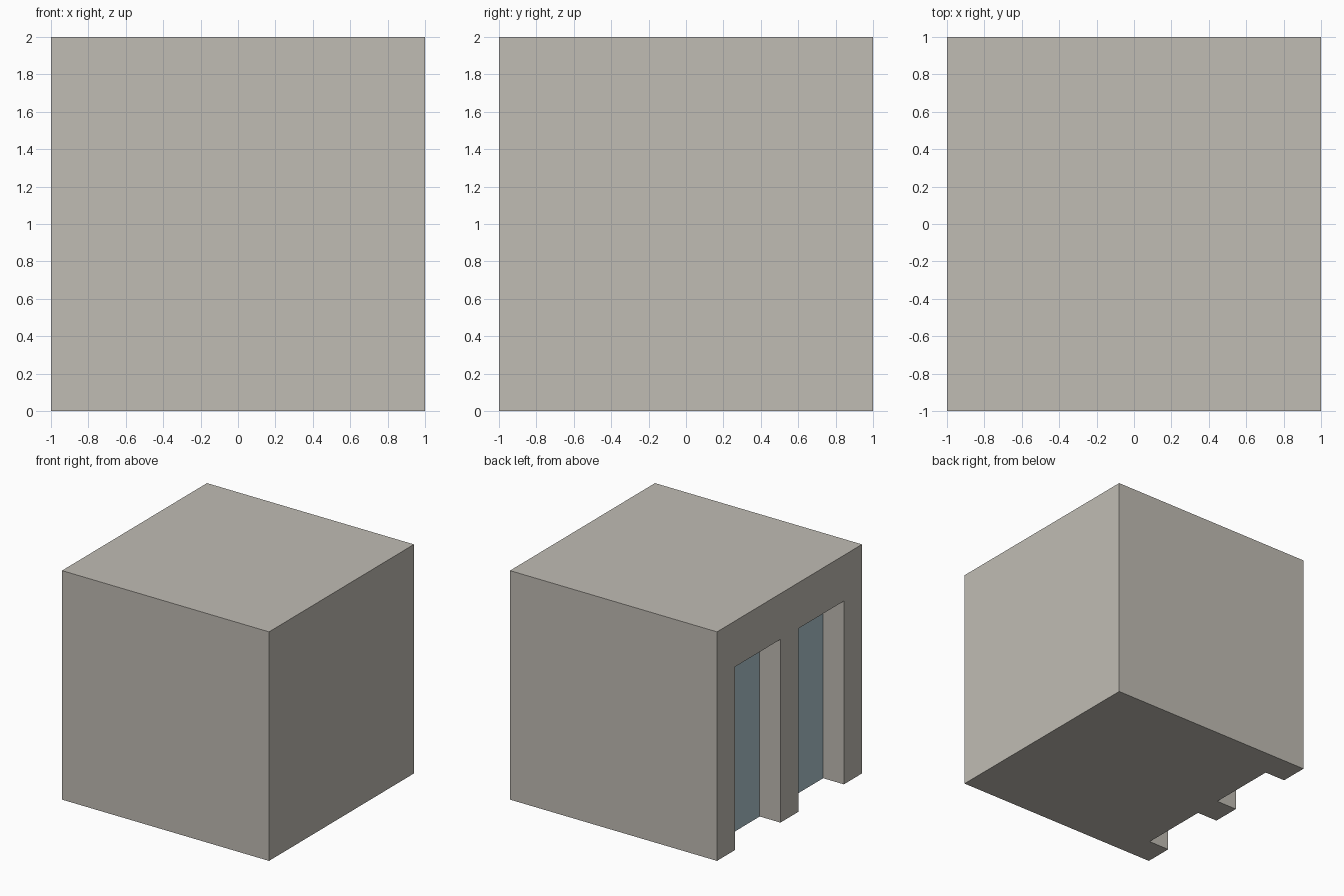
import bpy

cube = bpy.data.objects.get("Cube")
if cube:
    bpy.data.objects.remove(cube, do_unlink=True)


def material(name, rgb):
    mat = bpy.data.materials.new(name)
    mat.use_nodes = True
    mat.diffuse_color = (*rgb, 1)
    mat.node_tree.nodes["Principled BSDF"].inputs["Base Color"].default_value = (*rgb, 1)
    return mat


def box(name, low, high):
    centre = [(a + b) / 2 for a, b in zip(low, high)]
    bpy.ops.mesh.primitive_cube_add(size=1, location=centre)
    obj = bpy.context.object
    obj.name = name
    obj.scale = [b - a for a, b in zip(low, high)]
    bpy.ops.object.transform_apply(location=True, rotation=True, scale=True)
    return obj


wall = material("warm grey wall", (0.527, 0.503, 0.456))
glass = material("pale blue glass", (0.42, 0.56, 0.62))

DEPTH = 0.2        # how far the doorways are set back
DOOR_TOP = 1.6
DOOR_INNER, DOOR_OUTER = 0.125, 0.75

# Solid building block
building = box("building", (-1, -1, 0), (1, 1, 2))
building.data.materials.append(wall)
building.data.materials.append(glass)

# Two tall doorways, mirrored about the middle pier, open down to the ground
for side in (-1, 1):
    y0, y1 = sorted((side * DOOR_INNER, side * DOOR_OUTER))
    cutter = box("doorway_cutter", (-1.2, y0, -0.2), (-1 + DEPTH, y1, DOOR_TOP))
    cutter.hide_render = True
    cut = building.modifiers.new("doorway", "BOOLEAN")
    cut.operation = "DIFFERENCE"
    cut.solver = "EXACT"
    cut.object = cutter
    bpy.context.view_layer.objects.active = building
    bpy.ops.object.modifier_apply(modifier=cut.name)
    bpy.data.objects.remove(cutter, do_unlink=True)

# Glass fills the set-back face of each doorway
for face in building.data.polygons:
    recessed = face.normal.x < -0.9 and face.center.x > -0.95
    face.material_index = 1 if recessed else 0
    face.use_smooth = False
